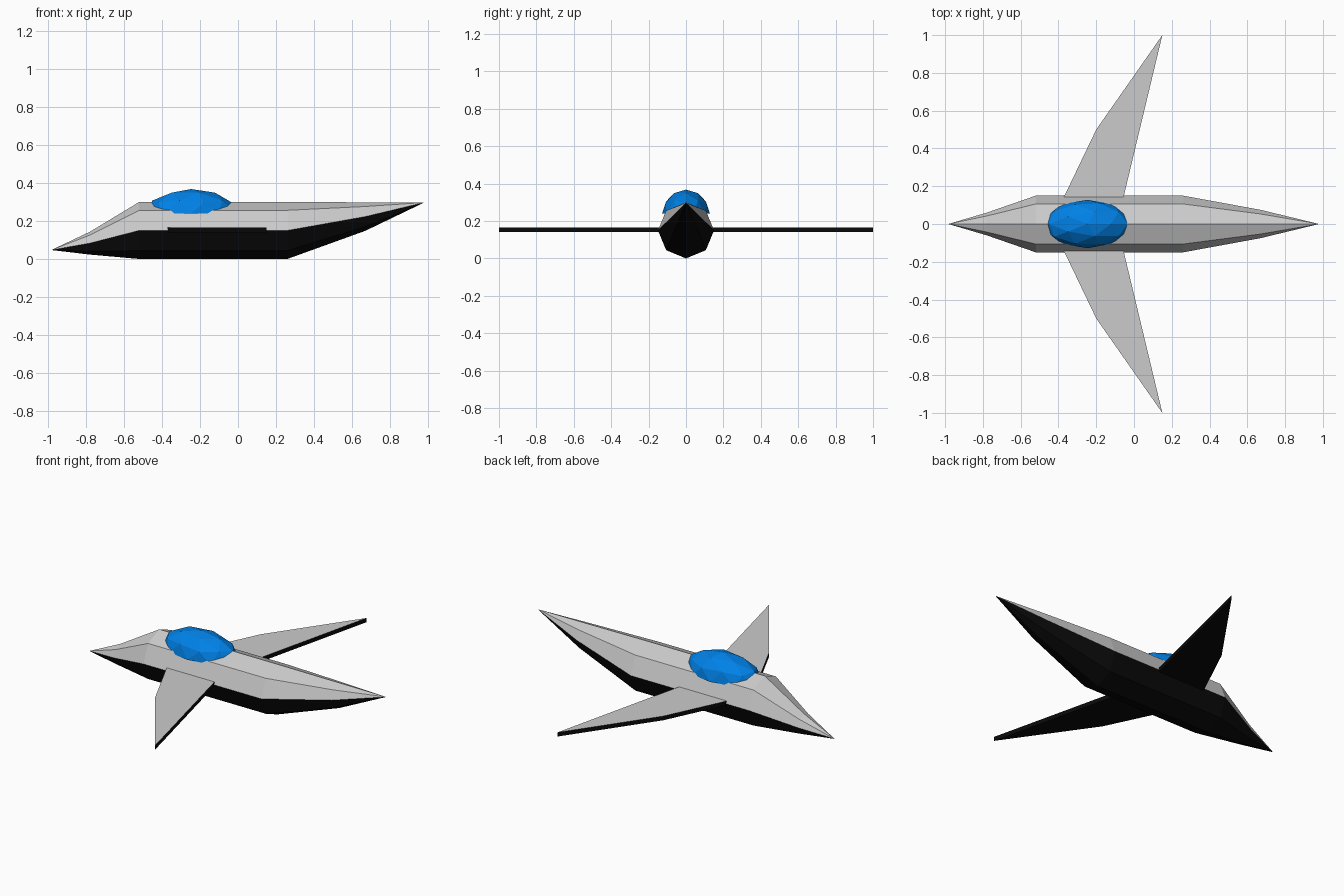
import bpy
import bmesh
from math import sin, cos, pi
from mathutils import Matrix

if "Cube" in bpy.data.objects:
    bpy.data.objects.remove(bpy.data.objects["Cube"])


def material(name, color):
    mat = bpy.data.materials.new(name)
    mat.diffuse_color = color
    mat.use_nodes = True
    mat.node_tree.nodes["Principled BSDF"].inputs["Base Color"].default_value = mat.diffuse_color
    return mat


# Same light grey as an unpainted part, needed beside black on one mesh
grey = material("hull_grey", (0.8, 0.8, 0.8, 1))
black = material("underside_black", (0.003, 0.003, 0.003, 1))
blue = material("canopy_blue", (0.0, 0.22, 0.8, 1))


def finish(bm, name, materials):
    bmesh.ops.recalc_face_normals(bm, faces=bm.faces)
    mesh = bpy.data.meshes.new(name)
    bm.to_mesh(mesh)
    bm.free()
    for mat in materials:
        mesh.materials.append(mat)
    obj = bpy.data.objects.new(name, mesh)
    bpy.context.collection.objects.link(obj)
    return obj


# Fuselage: octagonal rings (x, centre z, radius) lofted between pointed ends,
# grey upper half and black lower half
SIDES = 8
sections = [(-0.983, 0.047, 0), (-0.78, 0.083, 0.06), (-0.52, 0.15, 0.15),
            (0.26, 0.15, 0.15), (0.67, 0.223, 0.075), (0.98, 0.297, 0)]
bm = bmesh.new()
rings = []
for x, z, r in sections:
    rings.append([bm.verts.new((x, r * sin(2 * pi * i / SIDES), z + r * cos(2 * pi * i / SIDES)))
                  for i in range(SIDES)])
for a, b in zip(rings, rings[1:]):
    for i in range(SIDES):
        j = (i + 1) % SIDES
        face = bm.faces.new((a[i], a[j], b[j], b[i]))
        face.material_index = 1 if 2 <= i <= 5 else 0
bmesh.ops.remove_doubles(bm, verts=bm.verts, dist=0.0001)
finish(bm, "fuselage", (grey, black))

# Wings: flat swept outline with thickness, mirrored across y; only the top is grey
outline = [(-0.375, 0.135), (-0.2, 0.5), (0.15, 1.0), (-0.057, 0.135)]
for name, side in (("left_wing", 1), ("right_wing", -1)):
    bm = bmesh.new()
    face = bm.faces.new([bm.verts.new((x, y * side, 0.14)) for x, y in outline])
    ext = bmesh.ops.extrude_face_region(bm, geom=[face])
    top = [v for v in ext["geom"] if isinstance(v, bmesh.types.BMVert)]
    bmesh.ops.translate(bm, verts=top, vec=(0, 0, 0.025))
    for f in bm.faces:
        f.material_index = 0 if f.calc_center_median().z > 0.16 else 1
    finish(bm, name, (grey, black))

# Canopy: upper half of a low-poly icosphere, stretched lengthwise
bm = bmesh.new()
bmesh.ops.create_icosphere(bm, subdivisions=2, radius=1)
lower = [v for v in bm.verts if v.co.z < -0.01]
bmesh.ops.delete(bm, geom=lower, context='VERTS')
rim = [e for e in bm.edges if e.is_boundary]
bmesh.ops.contextual_create(bm, geom=rim)
bmesh.ops.transform(bm, verts=bm.verts, matrix=Matrix.Translation((-0.247, 0, 0.24))
                    @ Matrix.Diagonal((0.24, 0.128, 0.128, 1)))
finish(bm, "canopy", (blue,))
